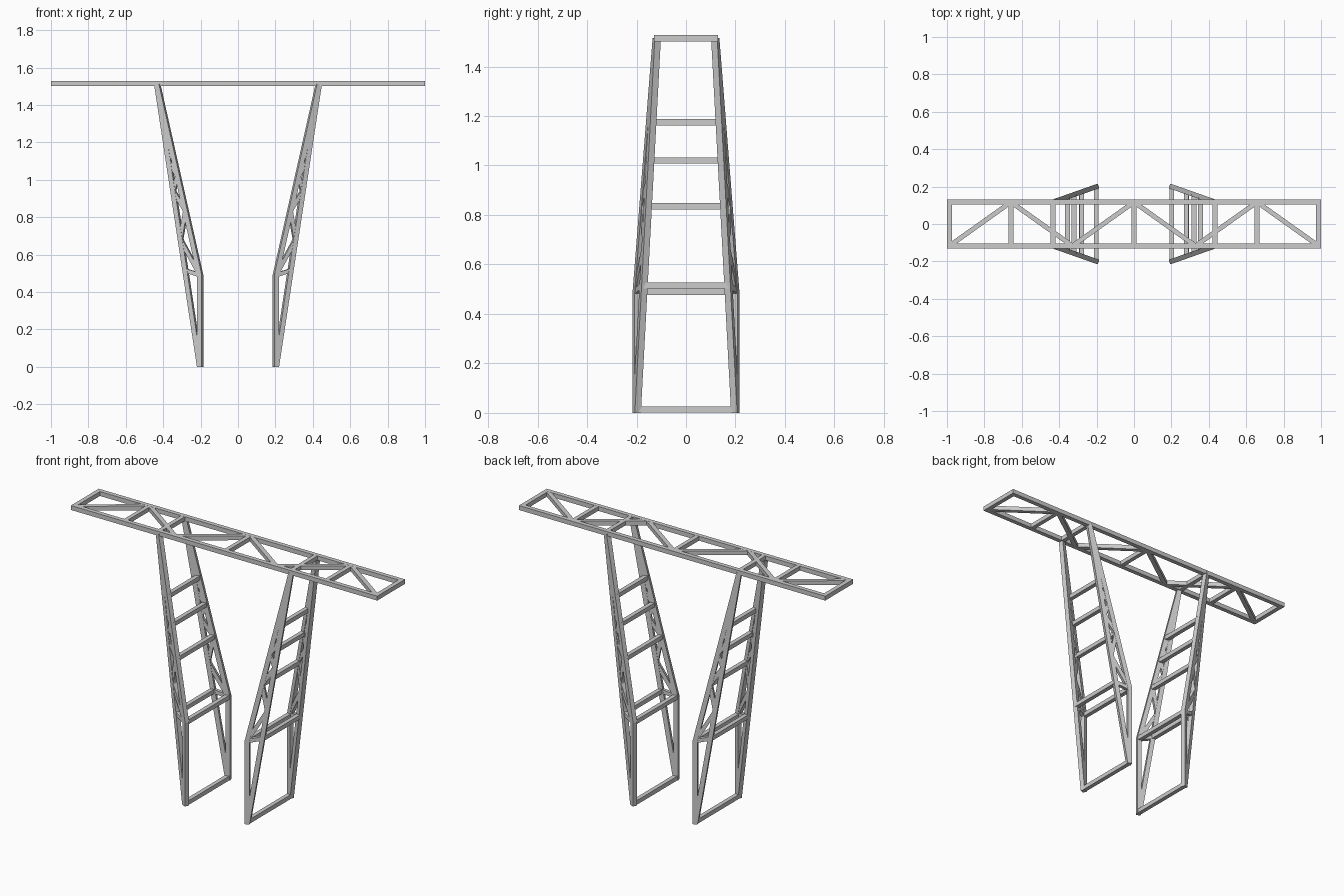
import bpy, bmesh
from mathutils import Vector

if "Cube" in bpy.data.objects:
    bpy.data.objects.remove(bpy.data.objects["Cube"])

S = 0.026          # square tube size
TOP = 1.515        # centre height of the beam


def bars(name, segments, normal=(0, 0, 1)):
    """One object made of box bars; each segment is (start, end, size, end extension)."""
    bm = bmesh.new()
    for a, b, size, ext in segments:
        a, b = Vector(a), Vector(b)
        d = (b - a).normalized()
        side = d.cross(Vector(normal)).normalized()
        up = side.cross(d)
        a, b = a - d * ext, b + d * ext
        h = size / 2
        ring = [side * (i * h) + up * (j * h) for i, j in ((-1, -1), (1, -1), (1, 1), (-1, 1))]
        v0 = [bm.verts.new(a + r) for r in ring]
        v1 = [bm.verts.new(b + r) for r in ring]
        bm.faces.new(v0)
        bm.faces.new(v1[::-1])
        for k in range(4):
            n = (k + 1) % 4
            bm.faces.new((v0[k], v1[k], v1[n], v0[n]))
    bmesh.ops.recalc_face_normals(bm, faces=bm.faces)
    me = bpy.data.meshes.new(name)
    bm.to_mesh(me)
    bm.free()
    ob = bpy.data.objects.new(name, me)
    bpy.context.collection.objects.link(ob)
    return ob


# Top beam: two rails and end bars
Y = 0.117
bars("beam_rails", [((-1, s * Y, TOP), (1, s * Y, TOP), S, 0) for s in (-1, 1)])
bars("beam_end_bars", [((s * 0.987, -Y, TOP), (s * 0.987, Y, TOP), S, 0) for s in (-1, 1)])

# Beam lacing: zigzag diagonals and straight struts
zig = [(-0.987 + 0.329 * i, Y if i % 2 else -Y, TOP) for i in range(7)]
bars("beam_diagonals", [(zig[i], zig[i + 1], 0.025, 0) for i in range(6)])
bars("beam_struts", [((x, -Y, TOP), (x, Y, TOP), 0.025, 0) for x in (-0.658, 0, 0.658)])


# Leg geometry: each side frame lies in a slanted vertical plane
def frame_y(x):
    return 0.2 - 0.352 * (x - 0.2)


def outer_x(z):
    return 0.203 + 0.229 * z / 1.51


def inner_x(z):
    return 0.202 + max(0, z - 0.49) * 0.229 / 1.02


for sx, side in ((-1, "left"), (1, "right")):
    def pt(fn, z, sy):
        x = fn(z)
        return (sx * x, sy * frame_y(x), z)

    for sy, face in ((-1, "front"), (1, "back")):
        nrm = (sx * 0.352, sy, 0)
        # Main leg rails
        bars(f"{side}_{face}_leg_rails", [
            (pt(outer_x, 0.003, sy), pt(outer_x, 1.512, sy), S, 0),
            (pt(inner_x, 0.003, sy), pt(inner_x, 0.49, sy), S, 0.003),
            (pt(inner_x, 0.49, sy), pt(inner_x, 1.512, sy), S, 0)], nrm)
        # Lacing between inner and outer rail
        nodes = [(outer_x, 0.515), (inner_x, 0.49), (outer_x, 0.68), (inner_x, 0.835),
                 (outer_x, 0.94), (inner_x, 1.02), (outer_x, 1.1), (inner_x, 1.175)]
        p = [pt(f, z, sy) for f, z in nodes]
        bars(f"{side}_{face}_leg_lacing",
             [(p[i], p[i + 1], 0.022, 0) for i in range(len(p) - 1)], nrm)

    # Cross rungs joining front and back frames
    rungs = [(inner_x, 0.0135), (inner_x, 0.49), (outer_x, 0.515), (inner_x, 0.835),
             (inner_x, 1.02), (inner_x, 1.175), (outer_x, TOP)]
    bars(f"{side}_leg_rungs", [(pt(f, z, -1), pt(f, z, 1), 0.025, 0) for f, z in rungs])
